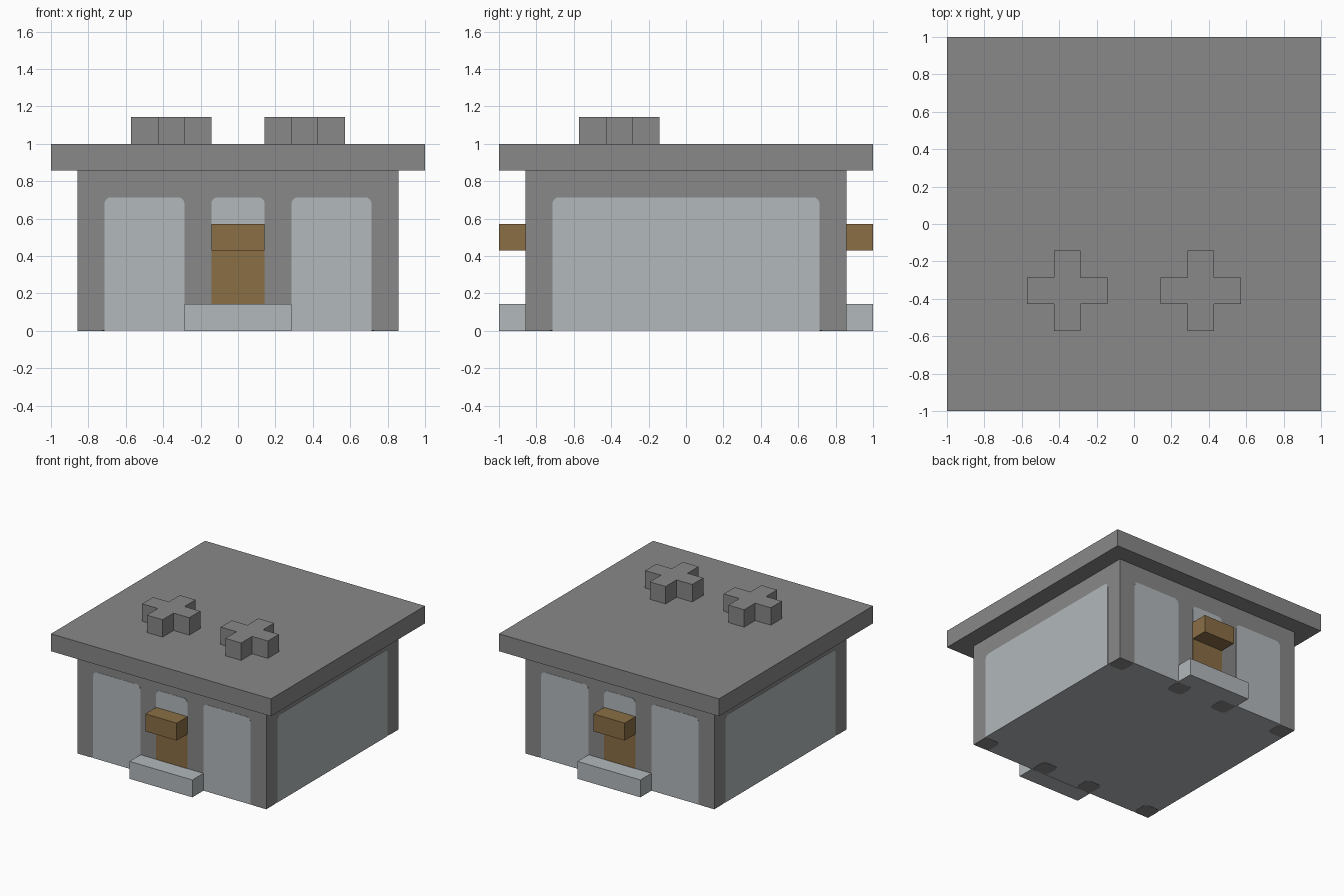
import bpy, bmesh, math
from mathutils import Matrix

if "Cube" in bpy.data.objects:
    bpy.data.objects.remove(bpy.data.objects["Cube"], do_unlink=True)

U = 1 / 7        # building module
SKIN = 0.002     # thickness of painted panels
ROUND = 0.035    # corner radius of panels


def material(name, colour):
    mat = bpy.data.materials.new(name)
    mat.use_nodes = True
    mat.diffuse_color = (*colour, 1)
    mat.node_tree.nodes["Principled BSDF"].inputs["Base Color"].default_value = (*colour, 1)
    return mat


CONCRETE = material("concrete_grey", (0.246, 0.246, 0.246))
PALE = material("pale_grey", (0.445, 0.479, 0.497))
WOOD = material("wood_brown", (0.254, 0.156, 0.06))


def prism(name, outline, low, high, mat, matrix=Matrix()):
    """Extrude a flat outline from low to high, then place it."""
    bm = bmesh.new()
    face = bm.faces.new([bm.verts.new((x, y, low)) for x, y in outline])
    top = bmesh.ops.extrude_face_region(bm, geom=[face])["geom"]
    bmesh.ops.translate(bm, vec=(0, 0, high - low),
                        verts=[v for v in top if isinstance(v, bmesh.types.BMVert)])
    bmesh.ops.transform(bm, matrix=matrix, verts=bm.verts)
    bmesh.ops.recalc_face_normals(bm, faces=bm.faces)
    mesh = bpy.data.meshes.new(name)
    bm.to_mesh(mesh)
    bm.free()
    mesh.materials.append(mat)
    obj = bpy.data.objects.new(name, mesh)
    bpy.context.collection.objects.link(obj)
    return obj


def rect(x0, x1, y0, y1, rounded=()):
    """Rectangle outline; corners listed in rounded (0 = upper right, anticlockwise) get arcs."""
    points = []
    for i, (x, y, sx, sy) in enumerate([(x1, y1, 1, 1), (x0, y1, -1, 1),
                                        (x0, y0, -1, -1), (x1, y0, 1, -1)]):
        if i not in rounded:
            points.append((x, y))
            continue
        for step in range(5):
            a = math.radians(90 * i + 22.5 * step)
            points.append((x - sx * ROUND + ROUND * math.cos(a),
                           y - sy * ROUND + ROUND * math.sin(a)))
    return points


def wall(angle):
    """Placement that stands an outline upright on the wall facing the given angle."""
    return Matrix.Rotation(angle, 4, "Z") @ Matrix.Rotation(math.pi / 2, 4, "X")


# Body and roof slab
body = prism("body", rect(-6 * U, 6 * U, -6 * U, 6 * U), SKIN, 6 * U, CONCRETE)
body.data.materials.append(PALE)
for f in body.data.polygons:
    if f.normal.z < -0.5:
        f.material_index = 1
prism("roof", rect(-1, 1, -1, 1), 6 * U, 1, CONCRETE)

# Cross-shaped roof vents
a, b = U / 2, 1.5 * U
cross = [(b, -a), (b, a), (a, a), (a, b), (-a, b), (-a, a),
         (-b, a), (-b, -a), (-a, -a), (-a, -b), (a, -b), (a, -a)]
for side, s in (("left", 1), ("right", -1)):
    prism(side + "_roof_vent", cross, 1, 1 + U, CONCRETE,
          Matrix.Translation((s * 2.5 * U, -2.5 * U, 0)))

# Front and back: door, transom, windows, awning and step
face, skin, out = 6 * U, 6 * U + SKIN, 1
for end, angle in (("front", 0), ("back", math.pi)):
    place = wall(angle)
    prism(end + "_door", rect(-U, U, SKIN, 4 * U), face, skin, WOOD, place)
    prism(end + "_transom", rect(-U, U, 4 * U, 5 * U, (0, 1)), face, skin, PALE, place)
    for n, x in enumerate((-5 * U, 2 * U)):
        prism(f"{end}_window_{n + 1}", rect(x, x + 3 * U, SKIN, 5 * U, (0, 1)),
              face, skin, PALE, place)
    prism(end + "_awning", rect(-U, U, 3 * U, 4 * U), face, out, WOOD, place)
    prism(end + "_step", rect(-2 * U, 2 * U, 0, U), face, out, PALE, place)

# Large side windows
for side, angle in (("left", math.pi / 2), ("right", -math.pi / 2)):
    prism(side + "_window", rect(-5 * U, 5 * U, SKIN, 5 * U, (0, 1)),
          face, skin, PALE, wall(angle))

# Pillar feet showing on the underside
for sx in (-1, 1):
    for sy in (-1, 1):
        spot = Matrix.Diagonal((sx, sy, 1, 1))
        prism("corner_pillar_foot", rect(5 * U, 6 * U, 5 * U, 6 * U, (1, 2, 3)),
              0, SKIN, CONCRETE, spot)
        prism("door_pillar_foot", rect(U, 2 * U, 5 * U, 6 * U, (0, 1, 2, 3)),
              0, SKIN, CONCRETE, spot)
